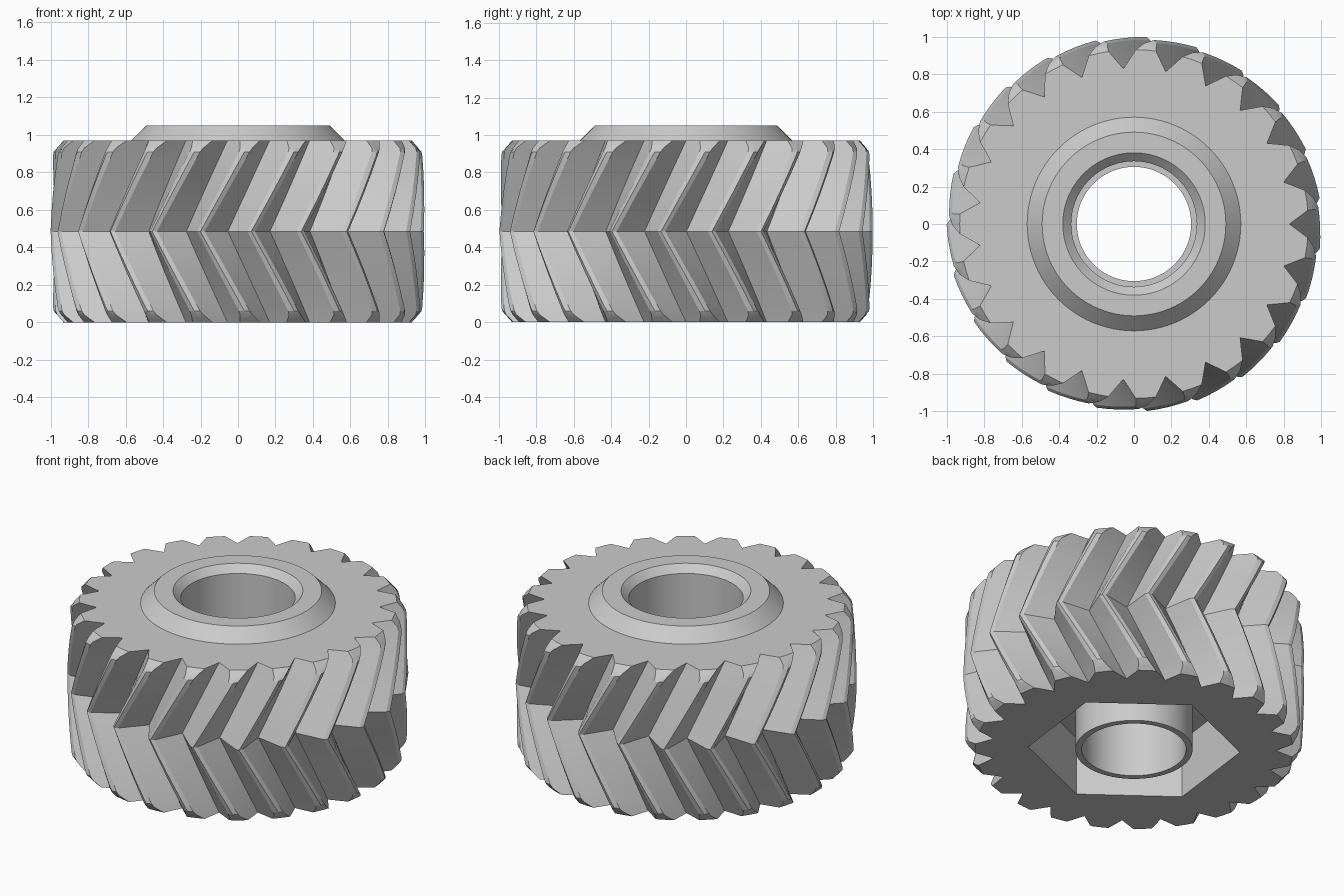
import bpy, bmesh
from math import sin, cos, pi, radians

cube = bpy.data.objects.get("Cube")
if cube:
    bpy.data.objects.remove(cube)

TEETH = 23
HEIGHT = 0.97
MID = HEIGHT / 2
TWIST = radians(15.5)
ROOT = 0.83
PITCH = 2 * pi / TEETH
BORE = 0.335

grey = bpy.data.materials.new("light_grey")
grey.use_nodes = True
colour = (0.6, 0.6, 0.6, 1)
grey.diffuse_color = colour
grey.node_tree.nodes["Principled BSDF"].inputs["Base Color"].default_value = colour


def make_object(name, bm):
    bmesh.ops.recalc_face_normals(bm, faces=bm.faces)
    mesh = bpy.data.meshes.new(name)
    bm.to_mesh(mesh)
    bm.free()
    mesh.materials.append(grey)
    obj = bpy.data.objects.new(name, mesh)
    bpy.context.collection.objects.link(obj)
    return obj


def smooth(obj, angle):
    bpy.ops.object.select_all(action='DESELECT')
    obj.select_set(True)
    bpy.context.view_layer.objects.active = obj
    bpy.ops.object.shade_smooth_by_angle(angle=radians(angle))


def stack(rings, closed):
    """Skin a list of rings; either cap the ends or join last to first."""
    bm = bmesh.new()
    loops = [[bm.verts.new(p) for p in ring] for ring in rings]
    pairs = list(zip(loops, loops[1:]))
    if closed:
        pairs.append((loops[-1], loops[0]))
    for low, high in pairs:
        for i in range(len(low)):
            j = (i + 1) % len(low)
            bm.faces.new((low[i], low[j], high[j], high[i]))
    if not closed:
        bm.faces.new(loops[0])
        bm.faces.new(loops[-1])
    return bm


def circle(r, z, sides=96, start=0.0):
    return [(r * cos(start + 2 * pi * i / sides),
             r * sin(start + 2 * pi * i / sides), z) for i in range(sides)]


def lathe(name, profile):
    return make_object(name, stack([circle(r, z) for r, z in profile], True))


# One slice of the toothed outline, with tips trimmed by the end chamfer
def gear_slice(z):
    end = min(z, HEIGHT - z)
    turn = -TWIST * end / MID
    tip = 0.985 + 0.015 * end / MID
    limit = 0.93 + end * 0.9
    edge = min(tip - 0.014, limit)
    crown = min(tip, limit)
    root_half = ROOT * sin(PITCH / 2)
    half = root_half + (0.022 - root_half) * (edge - ROOT) / (0.984 - ROOT)
    half = half / edge
    ring = []
    for k in range(TEETH):
        a = k * PITCH + turn
        centre = a + PITCH / 2
        for r, t in ((ROOT, a), (edge, centre - half),
                     (crown, centre), (edge, centre + half)):
            ring.append((r * cos(t), r * sin(t), z))
    return ring


# Herringbone gear body
lower = [0, 0.02, 0.04, 0.06, 0.08, 0.18, 0.28, 0.38]
levels = lower + [MID] + [HEIGHT - z for z in reversed(lower)]
gear = make_object("gear_body", stack([gear_slice(z) for z in levels], False))

# Bore and hexagonal nut pocket cut from the body
cutters = [
    make_object("bore_cutter", stack([circle(BORE, -0.2), circle(BORE, 1.2)], False)),
    make_object("pocket_cutter", stack([circle(0.62, z, 6, radians(23))
                                        for z in (-0.1, 0.38)], False)),
]
bpy.context.view_layer.objects.active = gear
for cutter in cutters:
    cutter.hide_render = True
    mod = gear.modifiers.new("cut", 'BOOLEAN')
    mod.operation = 'DIFFERENCE'
    mod.solver = 'EXACT'
    mod.object = cutter
    bpy.ops.object.modifier_apply(modifier=mod.name)
    bpy.data.objects.remove(cutter)
smooth(gear, 20)

# Raised collar with a countersunk hole
collar = lathe("top_collar", [(0.57, HEIGHT), (0.49, 1.05), (0.38, 1.05),
                              (BORE, 1.005), (BORE, HEIGHT)])
smooth(collar, 25)

# Thin sleeve standing inside the nut pocket
sleeve = lathe("inner_sleeve", [(0.343, 0), (0.343, 0.385), (0.305, 0.385), (0.305, 0)])
smooth(sleeve, 25)
